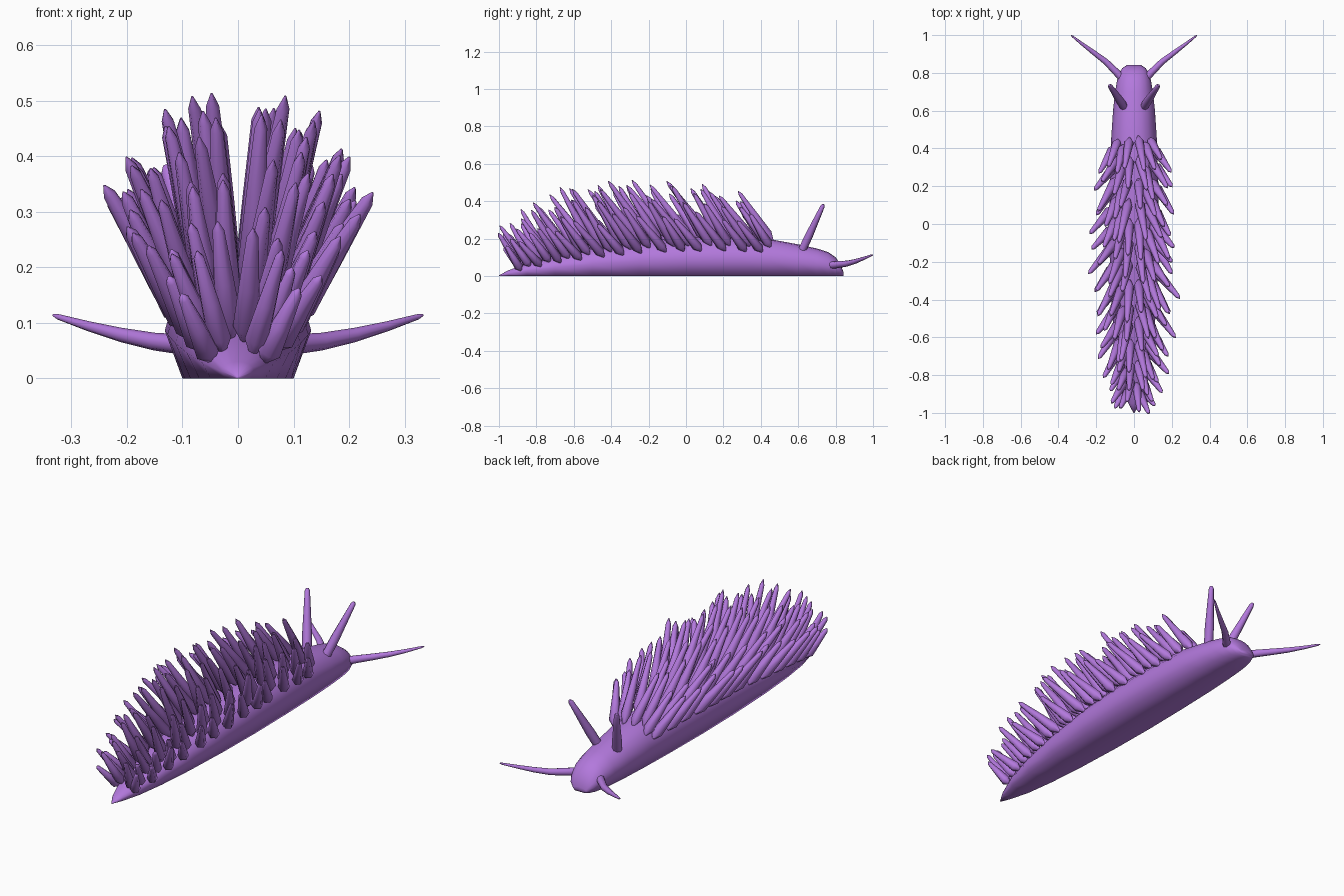
import bpy, bmesh, math, random
from mathutils import Vector

random.seed(7)
cube = bpy.data.objects.get("Cube")
if cube:
    bpy.data.objects.remove(cube, do_unlink=True)

purple = bpy.data.materials.new("soft purple")
purple.use_nodes = True
COLOUR = (0.45, 0.19, 0.72, 1)
purple.diffuse_color = COLOUR
purple.node_tree.nodes["Principled BSDF"].inputs["Base Color"].default_value = COLOUR


def loft(bm, rings):
    """Skin a list of closed rings, wound outward, and cap both ends."""
    loops = [[bm.verts.new(p) for p in ring] for ring in rings]
    for a, b in zip(loops, loops[1:]):
        for i in range(len(a)):
            j = (i + 1) % len(a)
            bm.faces.new((a[i], a[j], b[j], b[i]))
    bm.faces.new(loops[0][::-1])
    bm.faces.new(loops[-1])


def tube(bm, points, radii, sides):
    """Skin a round tube of varying radius along a path."""
    rings = []
    for i, p in enumerate(points):
        along = points[min(i + 1, len(points) - 1)] - points[max(i - 1, 0)]
        turn = along.to_track_quat('Z', 'Y')
        rings.append([p + turn @ Vector((math.cos(t), math.sin(t), 0)) * radii[i]
                      for t in (math.tau * k / sides for k in range(sides))])
    loft(bm, rings)


def finish(bm, name, angle):
    mesh = bpy.data.meshes.new(name)
    bm.to_mesh(mesh)
    bm.free()
    obj = bpy.data.objects.new(name, mesh)
    bpy.context.collection.objects.link(obj)
    mesh.materials.append(purple)
    bpy.ops.object.select_all(action='DESELECT')
    obj.select_set(True)
    bpy.context.view_layer.objects.active = obj
    bpy.ops.object.shade_smooth_by_angle(angle=math.radians(angle))


# Body stations: y, half width, height
STATIONS = [(-1, .003, .004), (-.95, .03, .03), (-.85, .065, .068), (-.7, .092, .108),
            (-.5, .113, .15), (-.25, .127, .188), (0, .132, .205), (.25, .128, .206),
            (.45, .121, .197), (.6, .111, .169), (.7, .1, .147), (.76, .09, .128),
            (.8, .077, .1), (.825, .062, .065), (.842, .036, .022)]
# Right half of the cross-section, as fractions of half width and height
SECTION = [(.76, 0), (1, .42), (.88, .68), (.64, .87), (.34, .97)]


def body_size(y):
    for (y0, w0, h0), (y1, w1, h1) in zip(STATIONS, STATIONS[1:]):
        if y <= y1:
            t = (y - y0) / (y1 - y0)
            return w0 + (w1 - w0) * t, h0 + (h1 - h0) * t


# Body: flat-soled slug with a pointed tail and a rounded head
outline = SECTION + [(0, 1)] + [(-x, z) for x, z in reversed(SECTION)]
bm = bmesh.new()
loft(bm, [[Vector((x * w, y, z * h)) for x, z in outline]
          for y, w, h in reversed(STATIONS)])
finish(bm, "body", 180)

# Back spines: staggered rows of spindles leaning backward and outward
ROWS = 13
COLUMNS = [(.2, .12, .39), (.52, .23, .36), (.82, .37, .32), (1.1, .5, .29)]
PROFILE = [(0, .003), (.17, .027), (.5, .021), (.93, .012), (1, .002)]
bm = bmesh.new()
for row in range(ROWS):
    for side in (-1, 1):
        for col, (angle, splay, reach) in enumerate(COLUMNS):
            y = .465 - 1.29 * row / (ROWS - 1) - .045 * (col % 2) + random.uniform(-.015, .015)
            w, h = body_size(y)
            base = Vector((side * w * math.sin(angle) * .92, y,
                           h * (.42 + .58 * math.cos(angle)) - .012))
            # Longest in the middle of the back, shortest at the tail
            size = .52 + .48 * math.sin(math.pi * min(1, max(0, (y + .95) / 1.7))) ** .8
            length = size * reach * random.uniform(.85, 1.1)
            tilt = splay + random.uniform(-.09, .07)
            lean = -.66 + random.uniform(-.13, .13)
            way = Vector((side * math.sin(tilt), lean, math.cos(tilt))).normalized()
            thick = .7 + .3 * size
            tube(bm, [base + way * length * t for t, r in PROFILE],
                 [r * thick for t, r in PROFILE], 6)
finish(bm, "back_spines", 62)

# Head feelers: an upright pair and a forward sweeping pair
for side, label in ((1, "left"), (-1, "right")):
    bm = bmesh.new()
    root, tip = Vector((side * .052, .62, .135)), Vector((side * .13, .735, .383))
    tube(bm, [root.lerp(tip, t) for t in (0, .3, .7, .96, 1)],
         [.022, .022, .016, .012, .006], 8)
    finish(bm, label + "_upper_feeler", 50)

    bm = bmesh.new()
    path = [(.05, .755, .055), (.09, .8, .06), (.15, .86, .066), (.21, .905, .078),
            (.27, .95, .094), (.325, .993, .111), (.333, .999, .114)]
    tube(bm, [Vector((side * x, y, z)) for x, y, z in path],
         [.02, .019, .016, .013, .009, .005, .002], 8)
    finish(bm, label + "_front_feeler", 50)
